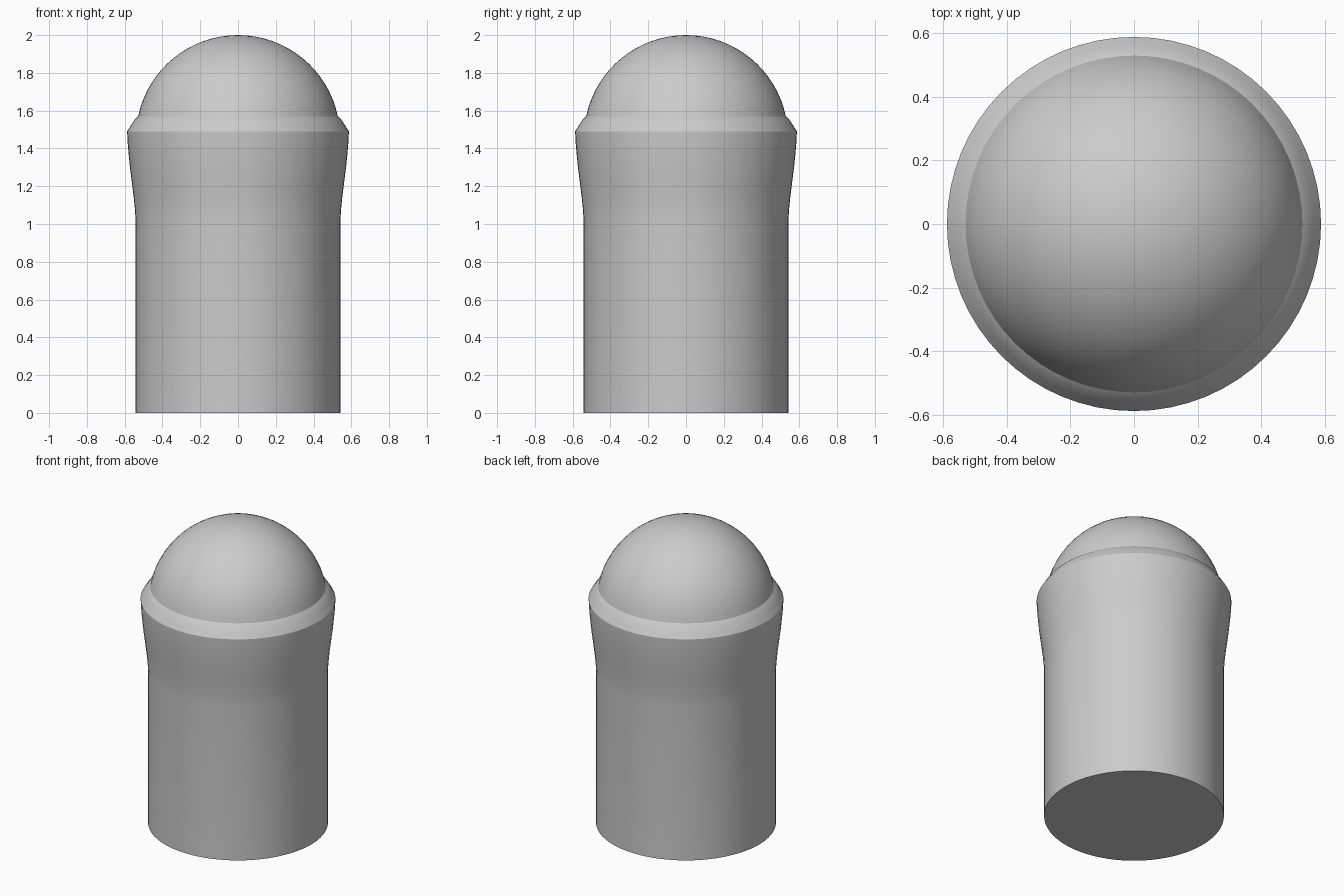
import bpy
import bmesh
import math

if "Cube" in bpy.data.objects:
    bpy.data.objects.remove(bpy.data.objects["Cube"])

SEGMENTS = 64
DOME_R, DOME_Z = 0.54, 1.46

grey = bpy.data.materials.new("plain grey")
grey.diffuse_color = (0.6, 0.6, 0.6, 1)
grey.use_nodes = True
grey.node_tree.nodes["Principled BSDF"].inputs["Base Color"].default_value = grey.diffuse_color

# Body: straight shaft, gently flared collar, then a bevel up to the dome
profile = [(0, 0), (0.542, 0), (0.542, 1.02), (0.546, 1.08), (0.553, 1.15),
           (0.562, 1.22), (0.572, 1.30), (0.580, 1.38), (0.585, 1.44),
           (0.587, 1.49), (0.565, 1.525), (0.545, 1.555)]

# Dome: spherical cap finishing at the top
start = math.asin((1.57 - DOME_Z) / DOME_R)
for i in range(17):
    a = start + (math.pi / 2 - start) * i / 16
    r = 0 if i == 16 else DOME_R * math.cos(a)
    profile.append((r, DOME_Z + DOME_R * math.sin(a)))

# Revolve the profile into one closed solid
bm = bmesh.new()
verts = [bm.verts.new((r, 0, z)) for r, z in profile]
edges = [bm.edges.new(pair) for pair in zip(verts, verts[1:])]
bmesh.ops.spin(bm, geom=verts + edges, cent=(0, 0, 0), axis=(0, 0, 1),
               angle=math.tau, steps=SEGMENTS)
bmesh.ops.remove_doubles(bm, verts=bm.verts, dist=0.0005)
bmesh.ops.recalc_face_normals(bm, faces=bm.faces)

mesh = bpy.data.meshes.new("domed_post")
bm.to_mesh(mesh)
bm.free()
mesh.materials.append(grey)
post = bpy.data.objects.new("domed_post", mesh)
bpy.context.collection.objects.link(post)

# Smooth sides with crisp collar and base edges
bpy.context.view_layer.objects.active = post
post.select_set(True)
bpy.ops.object.shade_smooth_by_angle(angle=math.radians(30))
